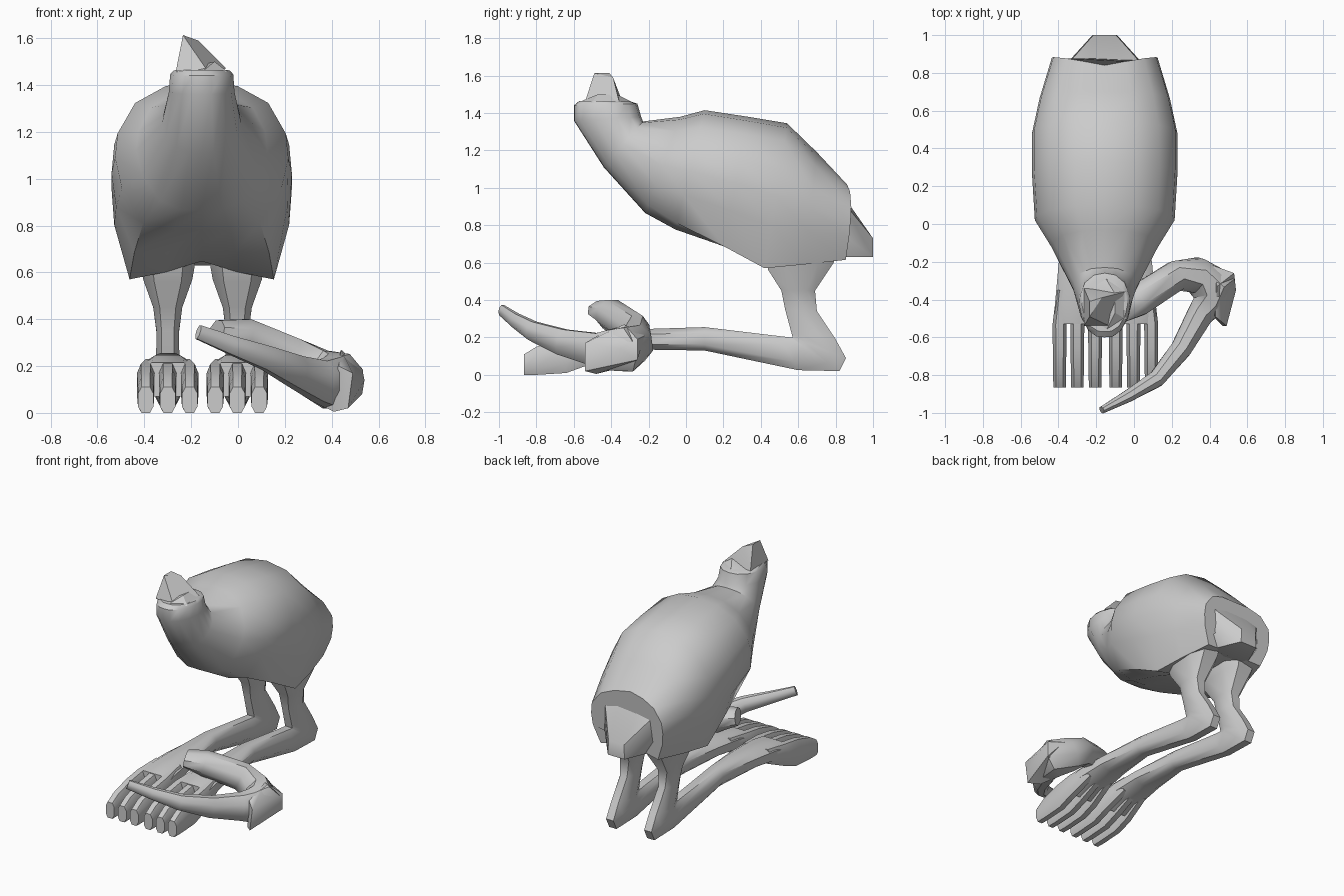
import bpy, bmesh, math
from mathutils import Vector

CX = -0.155  # the body's own centre line


def finish(name, bm, angle=40):
    bmesh.ops.recalc_face_normals(bm, faces=bm.faces)
    me = bpy.data.meshes.new(name)
    bm.to_mesh(me)
    bm.free()
    ob = bpy.data.objects.new(name, me)
    bpy.context.collection.objects.link(ob)
    bpy.ops.object.select_all(action='DESELECT')
    ob.select_set(True)
    bpy.context.view_layer.objects.active = ob
    bpy.ops.object.shade_smooth_by_angle(angle=math.radians(angle))
    return ob


def loft(name, rings, angle=40):
    bm = bmesh.new()
    vs = [[bm.verts.new(p) for p in r] for r in rings]
    n = len(vs[0])
    for a, b in zip(vs, vs[1:]):
        for i in range(n):
            j = (i + 1) % n
            bm.faces.new((a[i], a[j], b[j], b[i]))
    bm.faces.new(vs[0])
    bm.faces.new(vs[-1])
    return finish(name, bm, angle)


def hull(name, pts, angle=30):
    bm = bmesh.new()
    for p in pts:
        bm.verts.new(p)
    bmesh.ops.convex_hull(bm, input=bm.verts)
    return finish(name, bm, angle)


# half profiles (width fraction, height fraction): round chest, square-bottomed rear
ROUND = [(0, 1), (.42, .97), (.78, .85), (.97, .65), (1, .5), (.9, .3), (.62, .1), (.3, .01), (0, 0)]
REAR = [(0, 1), (.4, .97), (.74, .88), (.97, .68), (1, .5), (.97, .3), (.8, 0), (.4, .04), (0, .1)]


def body_ring(ty, tz, by, bz, hw, blend, bulge=0):
    half = [(a[0] + (b[0] - a[0]) * blend, a[1] + (b[1] - a[1]) * blend) for a, b in zip(ROUND, REAR)]
    full = half + [(-u, v) for u, v in half[-2:0:-1]]
    return [(CX + u * hw, by + (ty - by) * v + bulge * abs(u), bz + (tz - bz) * v) for u, v in full]


# body with neck stump and folded wings
loft("body", [body_ring(*r) for r in [
    (-.29, 1.46, -.57, 1.465, .12, 0),
    (-.26, 1.45, -.60, 1.44, .135, 0),
    (-.24, 1.38, -.60, 1.36, .14, 0),
    (-.23, 1.355, -.44, 1.11, .17, 0),
    (-.03, 1.38, -.22, .86, .28, .1),
    (.10, 1.415, -.06, .765, .37, .3),
    (.33, 1.38, .2, .665, .385, .7),
    (.54, 1.345, .42, .57, .385, 1),
    (.70, 1.19, .63, .59, .345, 1),
    (.84, 1.03, .81, .615, .28, 1, .055)]])

# tail wedge
tail = []
for s in (-1, 1):
    tail += [(CX + s * u, y, z) for u, y, z in [
        (.10, .72, 1.13), (.22, .82, .95), (.21, .84, .75), (.15, .8, .63), (.1, .55, .74),
        (.06, 1, .73), (.065, 1, .63)]]
hull("tail", tail, 45)

# small crest on the neck stump
crest = [(CX + .13 * math.cos(a), -.43 + .15 * math.sin(a), 1.455)
         for a in [math.radians(30 + 60 * i) for i in range(6)]]
hull("crest_base", crest + [(-.10, -.47, 1.50), (-.10, -.37, 1.50)])
hull("crest", [(-.265, -.54, 1.46), (-.265, -.34, 1.46), (-.13, -.54, 1.46), (-.05, -.36, 1.47),
               (-.235, -.49, 1.613), (-.235, -.41, 1.613), (-.17, -.39, 1.59), (-.14, -.38, 1.54)])


def oct_ring(cx, a, b, hw):
    # eight-sided section stretched between two points of the side profile
    out = []
    for u, v in [(-.55, 0), (.55, 0), (1, .25), (1, .75), (.55, 1), (-.55, 1), (-1, .75), (-1, .25)]:
        out.append((cx + u * hw, a[0] + (b[0] - a[0]) * v, a[1] + (b[1] - a[1]) * v))
    return out


# side profile of a leg: front/top point, back/bottom point, half width
LEG = [((.42, .64), (.82, .70), .12), ((.44, .56), (.79, .60), .105),
       ((.51, .45), (.69, .45), .062), ((.53, .35), (.70, .34), .048),
       ((.565, .22), (.80, .19), .05), ((.57, .20), (.855, .09), .052),
       ((.56, .20), (.82, .02), .052), ((.50, .207), (.60, .025), .05),
       ((.10, .255), (.10, .13), .06), ((-.22, .245), (-.22, .135), .10),
       ((-.42, .235), (-.42, .11), .118), ((-.53, .215), (-.53, .07), .123)]
# side profile of a toe
TOE = [((-.35, .23), (-.35, .13), .034), ((-.53, .21), (-.53, .05), .037),
       ((-.66, .19), (-.64, .01), .036), ((-.80, .15), (-.80, 0), .034),
       ((-.865, .11), (-.865, 0), .033)]

for side, cx in (("left", -.30), ("right", -.003)):
    loft(side + "_leg", [oct_ring(cx, a, b, w) for a, b, w in LEG])
    for k, off in enumerate((-.094, 0, .094)):
        loft(f"{side}_toe_{k + 1}", [oct_ring(cx + off * (.8 if i == 0 else 1), a, b, w)
                                     for i, (a, b, w) in enumerate(TOE)])

# bent, tapering limb lying in front: centre, half width, half height
LIMB = [((-.09, -.45, .345), .085, .055), ((.02, -.405, .325), .09, .085),
        ((.22, -.275, .235), .085, .095), ((.33, -.27, .17), .10, .115),
        ((.42, -.33, .135), .13, .13), ((.40, -.42, .13), .095, .115),
        ((.35, -.48, .135), .075, .095), ((.25, -.66, .175), .06, .075),
        ((.12, -.82, .235), .048, .055), ((-.03, -.91, .29), .035, .042),
        ((-.17, -.985, .345), .02, .033)]
pts = [Vector(p) for p, _, _ in LIMB]
rings = []
for i, (_, w, h) in enumerate(LIMB):
    t = (pts[min(i + 1, len(pts) - 1)] - pts[max(i - 1, 0)]).normalized()
    s = t.cross(Vector((0, 0, 1))).normalized()
    up = s.cross(t)
    rings.append([pts[i] + s * w * math.cos(a) + up * h * math.sin(a)
                  for a in [math.tau * (k + .5) / 8 for k in range(8)]])
loft("front_limb", rings, 45)

# flared cuff at the bend of the limb
hull("limb_cuff", [(.53, -.26, .19), (.53, -.26, .08), (.54, -.35, .14), (.49, -.54, .17), (.47, -.54, .02),
                   (.41, -.48, .005), (.34, -.34, .04), (.42, -.22, .21), (.44, -.33, .27), (.43, -.49, .2)], 45)
